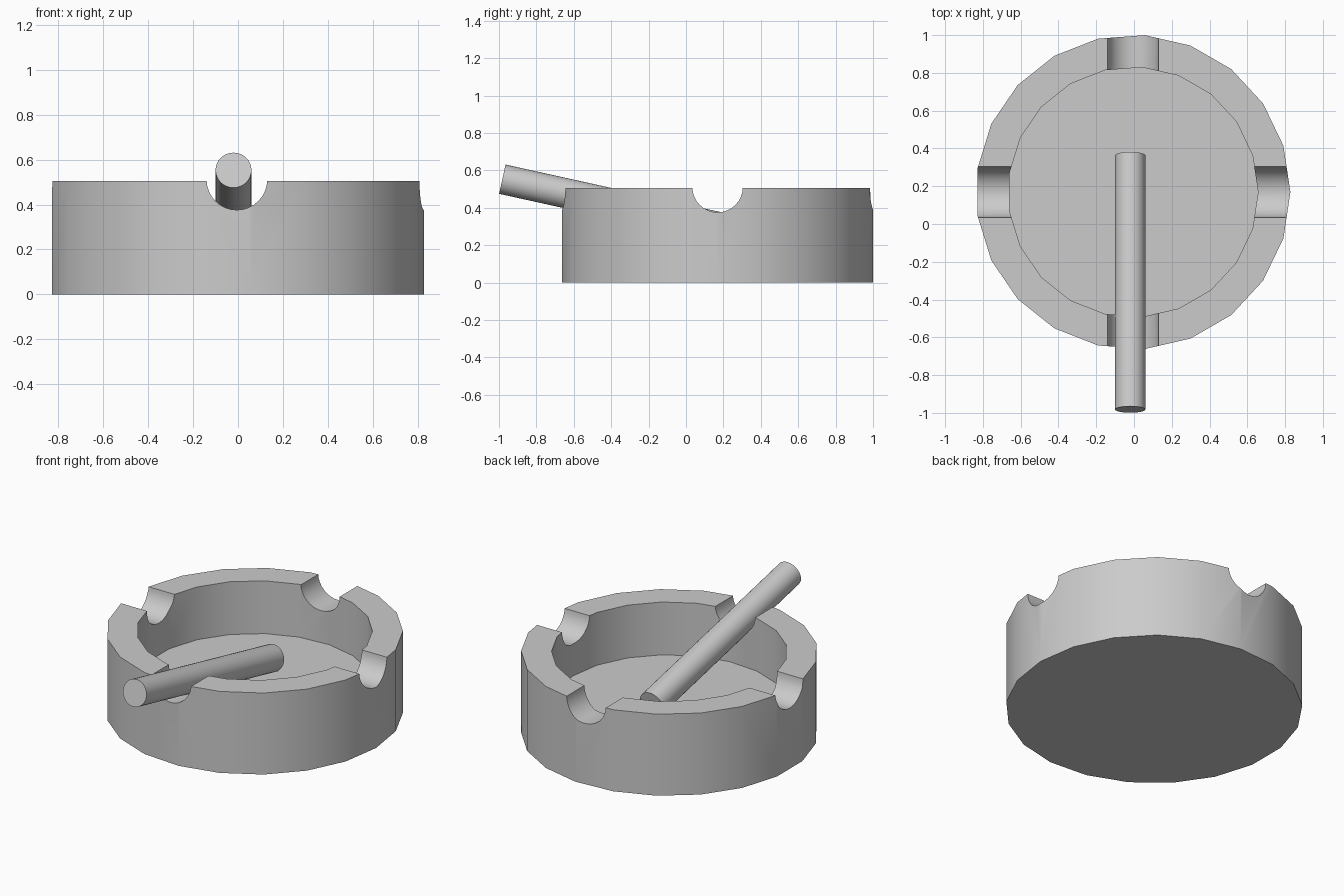
import bpy
import bmesh
from math import cos, sin, pi, radians
from mathutils import Vector

if "Cube" in bpy.data.objects:
    bpy.data.objects.remove(bpy.data.objects["Cube"], do_unlink=True)

SIDES = 21
CENTRE = Vector((-0.005, 0.169, 0))
OUTER, INNER = 0.833, 0.662
HEIGHT, FLOOR = 0.505, 0.178
NOTCH_RADIUS = 0.135

grey = bpy.data.materials.new("plain grey")
grey.use_nodes = True
colour = (0.6, 0.6, 0.6, 1)
grey.diffuse_color = colour
grey.node_tree.nodes["Principled BSDF"].inputs["Base Color"].default_value = colour


def smooth(obj, angle):
    bpy.ops.object.select_all(action="DESELECT")
    obj.select_set(True)
    bpy.context.view_layer.objects.active = obj
    bpy.ops.object.shade_smooth_by_angle(angle=radians(angle))


def rod(name, start, end, radius, sides):
    """Capped cylinder between two points."""
    start, end = Vector(start), Vector(end)
    axis = end - start
    bpy.ops.mesh.primitive_cylinder_add(
        vertices=sides, radius=radius, depth=axis.length,
        location=(start + end) / 2,
        rotation=axis.to_track_quat("Z", "Y").to_euler())
    obj = bpy.context.object
    obj.name = name
    obj.data.materials.append(grey)
    return obj


# Bowl: rings from the underside, up the wall, over the rim and down to the floor
bm = bmesh.new()
rings = []
for radius, z in ((OUTER, 0), (OUTER, HEIGHT), (INNER, HEIGHT), (INNER, FLOOR)):
    angles = [2 * pi * i / SIDES for i in range(SIDES)]
    rings.append([bm.verts.new(CENTRE + Vector((radius * cos(a), radius * sin(a), z)))
                  for a in angles])
for low, high in zip(rings, rings[1:]):
    for i in range(SIDES):
        j = (i + 1) % SIDES
        bm.faces.new((low[i], low[j], high[j], high[i]))
bm.faces.new(rings[0][::-1])
bm.faces.new(rings[-1])
bmesh.ops.recalc_face_normals(bm, faces=bm.faces)
mesh = bpy.data.meshes.new("bowl")
bm.to_mesh(mesh)
bm.free()
bowl = bpy.data.objects.new("bowl", mesh)
bpy.context.collection.objects.link(bowl)
mesh.materials.append(grey)

# Four round rests cut through the rim by two crossing rods
middle = CENTRE + Vector((0, 0, HEIGHT + 0.006))
for direction in (Vector((1, 0, 0)), Vector((0, 1, 0))):
    cutter = rod("rest_cutter", middle - direction, middle + direction, NOTCH_RADIUS, 32)
    cutter.hide_render = True
    cut = bowl.modifiers.new("rest", "BOOLEAN")
    cut.operation = "DIFFERENCE"
    cut.solver = "EXACT"
    cut.object = cutter
    bpy.context.view_layer.objects.active = bowl
    bpy.ops.object.modifier_apply(modifier=cut.name)
    bpy.data.objects.remove(cutter, do_unlink=True)
smooth(bowl, 30)

# Rolled stick leaning on the front rest
stick = rod("leaning_stick", (-0.02, -0.982, 0.553), (-0.02, 0.364, 0.256), 0.08, 32)
smooth(stick, 30)
